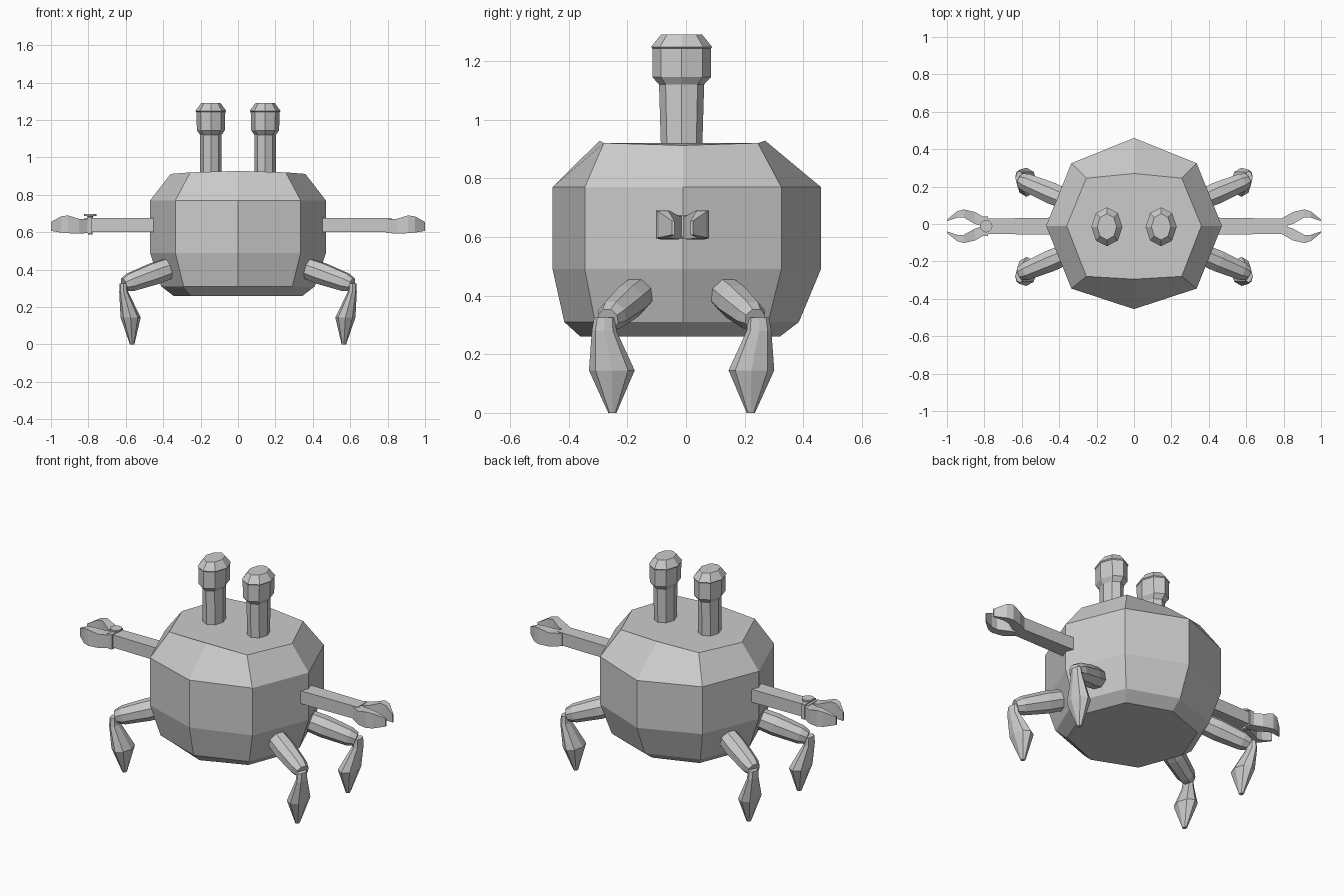
import bpy, bmesh, math
from mathutils import Vector

if "Cube" in bpy.data.objects:
    bpy.data.objects.remove(bpy.data.objects["Cube"])

CY = -0.012  # centre line of the limbs

grey = bpy.data.materials.new("shell grey")
grey.diffuse_color = (0.6, 0.6, 0.6, 1)
grey.use_nodes = True
grey.node_tree.nodes["Principled BSDF"].inputs["Base Color"].default_value = grey.diffuse_color


def loft(name, rings):
    """Skin a list of equal-length point rings and cap both ends."""
    bm = bmesh.new()
    vs = [[bm.verts.new(p) for p in r] for r in rings]
    n = len(rings[0])
    for a, b in zip(vs, vs[1:]):
        for i in range(n):
            j = (i + 1) % n
            bm.faces.new((a[i], a[j], b[j], b[i]))
    bm.faces.new(vs[0])
    bm.faces.new(vs[-1])
    bmesh.ops.recalc_face_normals(bm, faces=bm.faces)
    me = bpy.data.meshes.new(name)
    bm.to_mesh(me)
    bm.free()
    me.materials.append(grey)
    ob = bpy.data.objects.new(name, me)
    bpy.context.collection.objects.link(ob)
    return ob


def ellipse(c, u, v, n=8, turn=0.0):
    """Polygon ring around c spanned by half-axes u and v."""
    c, u, v = Vector(c), Vector(u), Vector(v)
    angles = [2 * math.pi * (i + turn) / n for i in range(n)]
    return [c + u * math.cos(a) + v * math.sin(a) for a in angles]


def body_ring(x, cx, back, cb, front, cf, z, side_z=None):
    sz = z if side_z is None else side_z
    mz = (z + sz) / 2
    return [(x, -0.01, sz), (cx, cb, mz), (0, back, z), (-cx, cb, mz),
            (-x, -0.01, sz), (-cx, cf, mz), (0, front, z), (cx, cf, mz)]


# Eight-sided body
loft("body", [
    body_ring(0.345, 0.25, 0.32, 0.23, -0.36, -0.26, 0.26),
    body_ring(0.41, 0.29, 0.385, 0.28, -0.415, -0.31, 0.31),
    body_ring(0.47, 0.335, 0.46, 0.325, -0.455, -0.345, 0.49),
    body_ring(0.47, 0.335, 0.46, 0.325, -0.455, -0.345, 0.77),
    body_ring(0.36, 0.255, 0.27, 0.245, -0.295, -0.28, 0.928, 0.912),
])

for side, sx in (("left", -1), ("right", 1)):
    # Eye stalk with a wider capped head
    profile = [(0.89, 0.057, 0.07), (1.12, 0.057, 0.077), (1.145, 0.075, 0.1),
               (1.243, 0.077, 0.1), (1.248, 0.083, 0.104), (1.29, 0.052, 0.07)]
    loft(side + "_eye_stalk",
         [ellipse((sx * 0.145, -0.015, z), (rx, 0, 0), (0, ry, 0))
          for z, rx, ry in profile])

    # Straight square arm
    loft(side + "_arm", [
        [(sx * x, CY + y * h, z) for y, z in
         ((-1, 0.6), (1, 0.6), (1, 0.675), (-1, 0.675))]
        for x, h in ((0.42, 0.046), (0.82, 0.04))])

    # Two pincers: x, inner y, outer y, bottom z, top z
    for part, sy in (("back", 1), ("front", -1)):
        stations = [(0.79, -0.005, 0.042, 0.597, 0.672),
                    (0.85, 0.012, 0.076, 0.592, 0.672),
                    (0.91, 0.046, 0.09, 0.595, 0.69),
                    (0.945, 0.046, 0.08, 0.598, 0.685),
                    (1.0, 0.028, 0.036, 0.607, 0.655)]
        loft(f"{side}_{part}_pincer", [
            [(sx * x, CY + sy * i, lo), (sx * x, CY + sy * o, lo),
             (sx * x, CY + sy * o, hi), (sx * x, CY + sy * i, hi)]
            for x, i, o, lo, hi in stations])

        # Upper leg from body to knee
        yc = CY - 0.003
        a = Vector((sx * 0.36, yc + sy * 0.145, 0.41))
        b = Vector((sx * 0.595, yc + sy * 0.245, 0.325))
        d = (b - a).normalized()
        u = d.cross(Vector((0, 0, 1))).normalized()
        v = u.cross(d)
        loft(f"{side}_{part}_upper_leg", [
            ellipse(a + d * t, u * r, v * r, 8, 0.5)
            for t, r in ((0, 0.058), (0.1, 0.062), (0.245, 0.052),
                         (0.285, 0.038))])

        # Lower leg, widening and then tapering to a point
        shape = [(0.612, 0.262, 0.325, 0.022, 0.036),
                 (0.611, 0.264, 0.28, 0.024, 0.042),
                 (0.574, 0.238, 0.145, 0.054, 0.078),
                 (0.566, 0.236, 0.0, 0.012, 0.014)]
        loft(f"{side}_{part}_lower_leg", [
            ellipse((sx * x, yc + sy * y, z), (rx, 0, 0), (0, ry, 0))
            for x, y, z, rx, ry in shape])

# Wrist band and rivet on the left claw only
loft("wrist_band", [
    [(x, CY + y, z) for y, z in
     ((-0.052, 0.592), (0.052, 0.592), (0.052, 0.68), (-0.052, 0.68))]
    for x in (-0.805, -0.78)])
loft("wrist_rivet", [ellipse((-0.79, CY, z), (r, 0, 0), (0, r, 0), 12)
                     for z, r in ((0.587, 0.012), (0.685, 0.015),
                                  (0.688, 0.033), (0.698, 0.033))])
